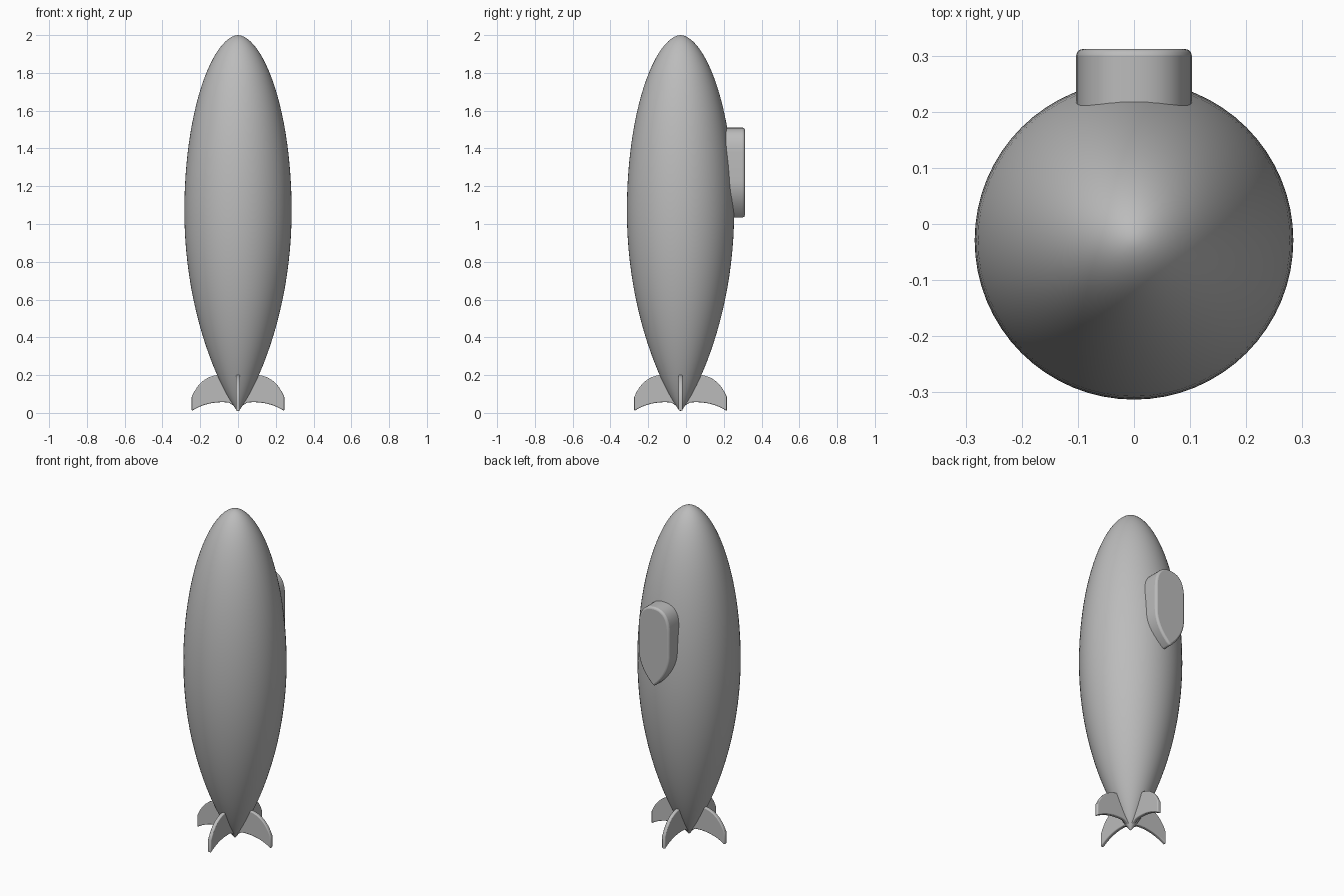
import bpy, bmesh, math
from mathutils import Matrix

cube = bpy.data.objects.get("Cube")
if cube:
    bpy.data.objects.remove(cube, do_unlink=True)

grey = bpy.data.materials.new("hull grey")
grey.use_nodes = True
colour = (0.5, 0.5, 0.5, 1)
grey.diffuse_color = colour
grey.node_tree.nodes["Principled BSDF"].inputs["Base Color"].default_value = colour

AXIS_Y = -0.029   # hull axis
RADIUS = 0.284
WIDEST = 1.07     # height of the widest ring
BOTTOM = 0.008


def finish(bm, name, bevel=0.0):
    bmesh.ops.recalc_face_normals(bm, faces=bm.faces)
    mesh = bpy.data.meshes.new(name)
    bm.to_mesh(mesh)
    bm.free()
    mesh.materials.append(grey)
    ob = bpy.data.objects.new(name, mesh)
    bpy.context.collection.objects.link(ob)
    bpy.ops.object.select_all(action="DESELECT")
    ob.select_set(True)
    bpy.context.view_layer.objects.active = ob
    if bevel:
        mod = ob.modifiers.new("Bevel", "BEVEL")
        mod.width, mod.segments, mod.angle_limit = bevel, 3, math.radians(50)
    bpy.ops.object.shade_smooth_by_angle(angle=math.radians(40))
    return ob


def plate(outline, thickness, name, bevel):
    """Extrude an outline drawn in the XZ plane along +y."""
    bm = bmesh.new()
    face = bm.faces.new([bm.verts.new((x, 0, z)) for x, z in outline])
    new = bmesh.ops.extrude_face_region(bm, geom=[face])["geom"]
    verts = [v for v in new if isinstance(v, bmesh.types.BMVert)]
    bmesh.ops.translate(bm, vec=(0, thickness, 0), verts=verts)
    return finish(bm, name, bevel)


def arc(a, ctrl, b, n=10):
    """Quadratic curve from a to b."""
    return [tuple((1 - t) ** 2 * p + 2 * t * (1 - t) * c + t * t * q
                  for p, c, q in zip(a, ctrl, b))
            for t in (i / n for i in range(n + 1))]


# Hull: lathed profile, blunt nose above and pointed tail below
def hull_point(angle):
    t = math.sin(angle)
    if t >= 0:
        return (RADIUS * (1 - t * t) ** 0.55, 0, WIDEST + t * (2 - WIDEST))
    return (RADIUS * (1 - t * t) ** 0.85, 0, WIDEST + t * (WIDEST - BOTTOM))


STEPS = 48
bm = bmesh.new()
profile = [bm.verts.new(hull_point(math.pi * (i / STEPS - 0.5))) for i in range(STEPS + 1)]
edges = [bm.edges.new(pair) for pair in zip(profile, profile[1:])]
bmesh.ops.spin(bm, geom=profile + edges, cent=(0, 0, 0), axis=(0, 0, 1),
               angle=2 * math.pi, steps=64)
bmesh.ops.remove_doubles(bm, verts=bm.verts, dist=0.0002)
finish(bm, "hull").location.y = AXIS_Y

# Gondola: rounded top, straight sides, pointed lower end
W = 0.103
side = (arc((0, 1.03), (W, 1.12), (W, 1.23))
        + arc((W, 1.38), (W * 0.97, 1.51), (0, 1.51)))
gondola = plate(side + [(-x, z) for x, z in side[-2:0:-1]], 0.172, "gondola", 0.012)
gondola.location.y = 0.14

# Four swept tail fins
fin = (arc((0.01, 0.19), (0.18, 0.24), (0.245, 0.085))
       + arc((0.245, 0.01), (0.16, 0.065), (0.05, 0.055)) + [(0.01, 0.03)])
THICK = 0.022
for i, label in enumerate(("left", "back", "right", "front")):
    ob = plate(fin, THICK, label + "_fin", 0.005)
    ob.data.transform(Matrix.Rotation(i * math.pi / 2, 4, "Z")
                      @ Matrix.Translation((0, -THICK / 2, 0)))
    ob.location.y = AXIS_Y
